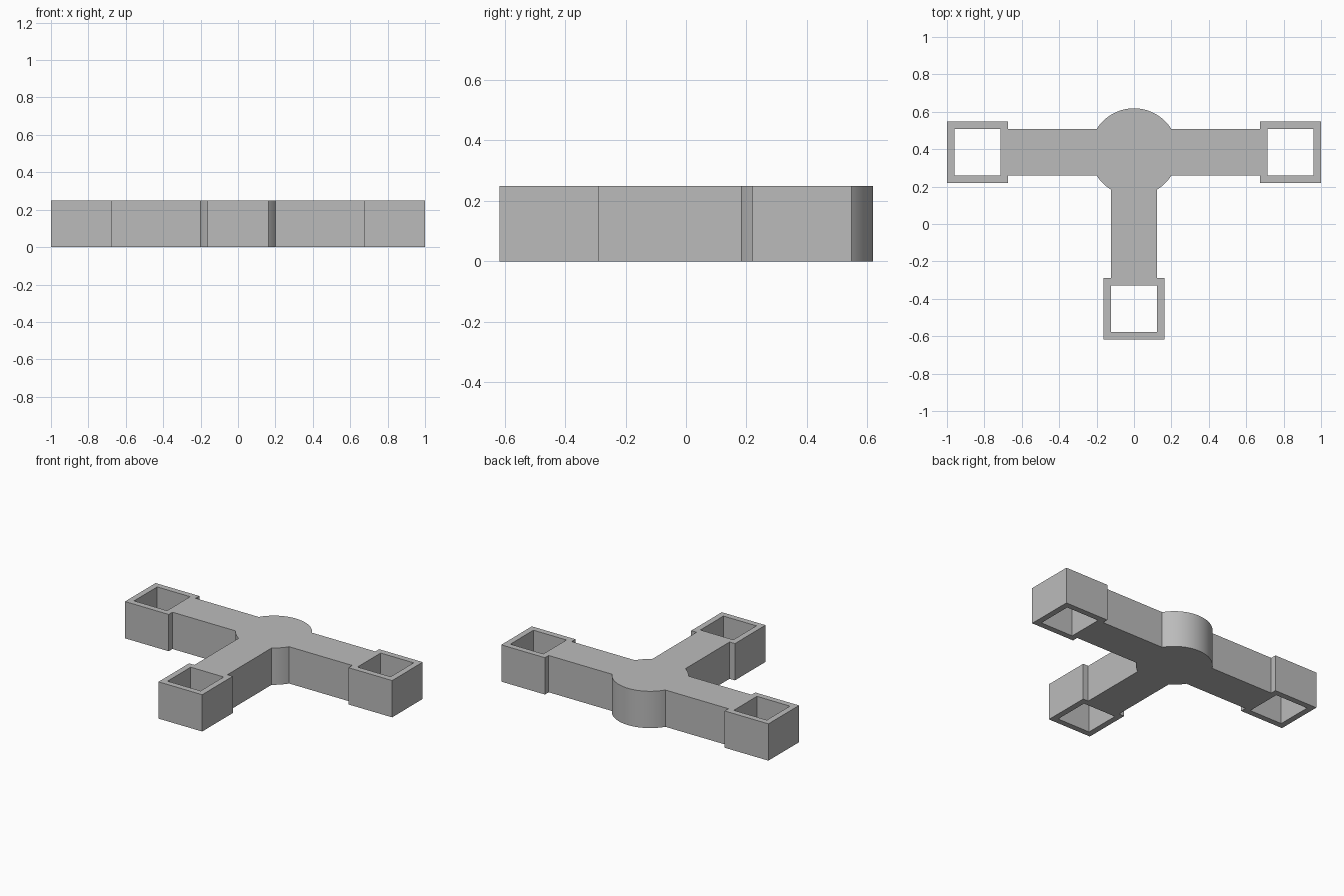
import bpy, bmesh, math
from mathutils import Vector, Matrix

cube = bpy.data.objects.get("Cube")
if cube:
    bpy.data.objects.remove(cube, do_unlink=True)

HEIGHT = 0.249
HUB = Vector((0, 0.3835))
RADIUS = 0.235
ARM = 0.1235        # half width of an arm, also of a socket opening
SOCKET = 0.1635     # half width of a socket
OUTER = 1.0
INNER = OUTER - 2 * SOCKET
MIDDLE = OUTER - SOCKET
JOIN = math.asin(ARM / RADIUS)

outline, openings = [], []
arms = [-math.pi, -math.pi / 2, 0]
for i, angle in enumerate(arms):
    turn = Matrix.Rotation(angle, 2)
    # Arm and square socket, walked counterclockwise
    side = [(INNER, ARM), (INNER, SOCKET), (OUTER, SOCKET)]
    path = [(u, -v) for u, v in side] + side[::-1]
    outline += [HUB + turn @ Vector(p) for p in path]
    openings.append([HUB + turn @ Vector((MIDDLE + a * ARM, b * ARM))
                     for a, b in ((-1, -1), (-1, 1), (1, 1), (1, -1))])
    # Round hub wall up to the next arm
    start = angle + JOIN
    end = (arms[i + 1] if i < 2 else math.pi) - JOIN
    steps = max(8, round((end - start) / math.radians(3)))
    for k in range(steps + 1):
        t = start + (end - start) * k / steps
        outline.append(HUB + RADIUS * Vector((math.cos(t), math.sin(t))))

# Filled and extruded profile with three through openings
curve = bpy.data.curves.new("bracket_profile", 'CURVE')
curve.dimensions = '2D'
curve.fill_mode = 'BOTH'
curve.extrude = HEIGHT / 2
for loop in [outline] + openings:
    spline = curve.splines.new('POLY')
    spline.points.add(len(loop) - 1)
    for point, p in zip(spline.points, loop):
        point.co = (p.x, p.y, 0, 1)
    spline.use_cyclic_u = True
profile = bpy.data.objects.new("bracket_profile", curve)
bpy.context.collection.objects.link(profile)
bpy.context.view_layer.update()
mesh = bpy.data.meshes.new_from_object(profile)
bpy.data.objects.remove(profile, do_unlink=True)

# Weld into one solid standing on the ground
bm = bmesh.new()
bm.from_mesh(mesh)
bmesh.ops.remove_doubles(bm, verts=bm.verts, dist=0.0005)
bmesh.ops.translate(bm, verts=bm.verts, vec=(0, 0, HEIGHT / 2))
bmesh.ops.recalc_face_normals(bm, faces=bm.faces)
bm.to_mesh(mesh)
bm.free()

# Plain grey
grey = bpy.data.materials.new("grey")
grey.use_nodes = True
grey.diffuse_color = (0.5, 0.5, 0.5, 1)
grey.node_tree.nodes["Principled BSDF"].inputs["Base Color"].default_value = (0.5, 0.5, 0.5, 1)
mesh.materials.clear()
mesh.materials.append(grey)

bracket = bpy.data.objects.new("three_socket_bracket", mesh)
bpy.context.collection.objects.link(bracket)
for other in bpy.context.selected_objects:
    other.select_set(False)
bracket.select_set(True)
bpy.context.view_layer.objects.active = bracket
bpy.ops.object.shade_smooth_by_angle(angle=math.radians(30))
